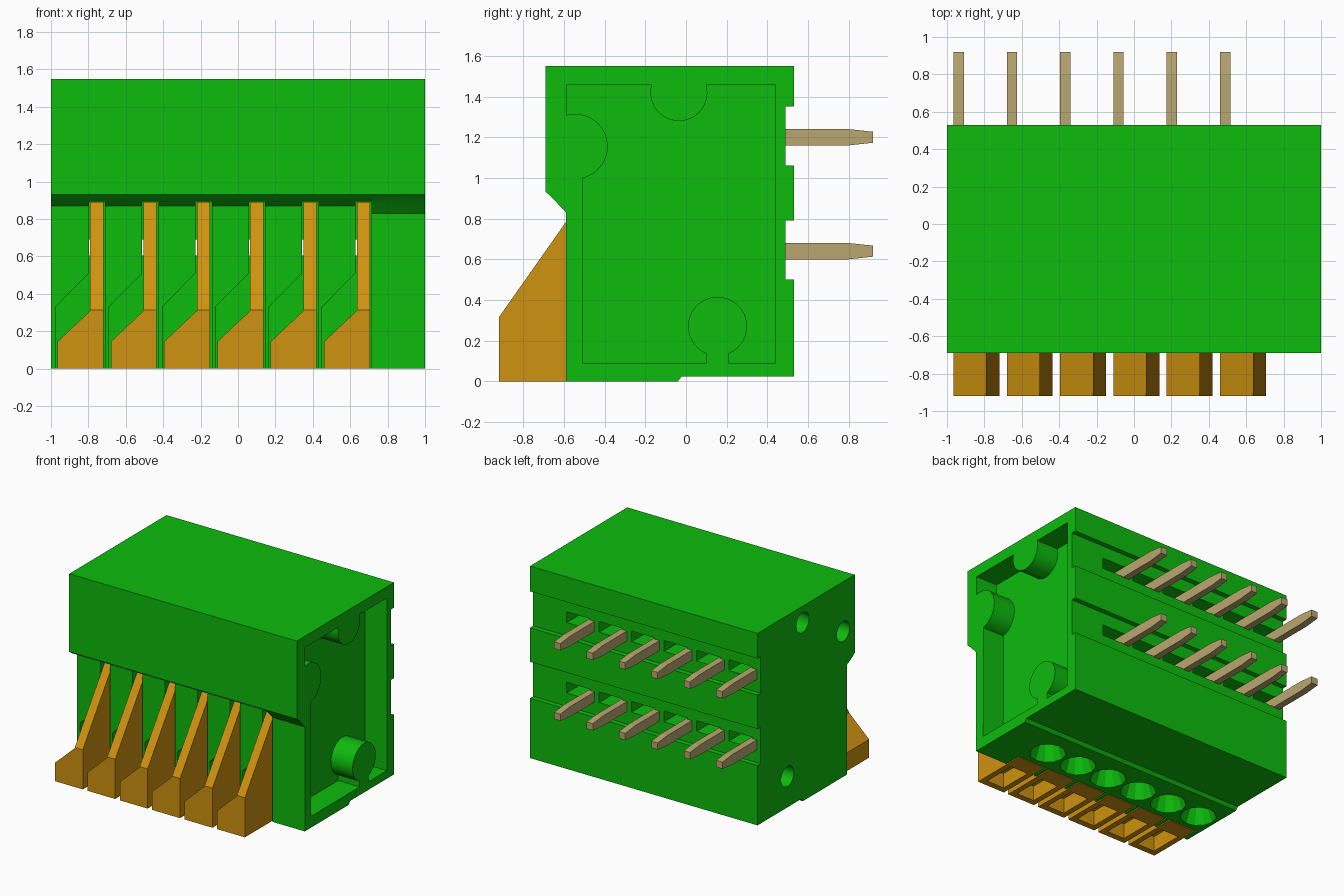
import bpy, bmesh, math

if "Cube" in bpy.data.objects:
    bpy.data.objects.remove(bpy.data.objects["Cube"])


def material(name, color):
    m = bpy.data.materials.new(name)
    m.use_nodes = True
    m.diffuse_color = color
    m.node_tree.nodes["Principled BSDF"].inputs["Base Color"].default_value = color
    return m


GREEN = material("green plastic", (0.004, 0.50, 0.004, 1))
ORANGE = material("orange plastic", (0.62, 0.288, 0.005, 1))
TAN = material("tan metal", (0.485, 0.39, 0.162, 1))


def prism(name, axis, pts, a, b, mat):
    """Extrude a 2D outline along x (points are y,z), y (x,z) or z (x,y)."""
    place = {"x": lambda p, t: (t, p[0], p[1]),
             "y": lambda p, t: (p[0], t, p[1]),
             "z": lambda p, t: (p[0], p[1], t)}[axis]
    bm = bmesh.new()
    lo = [bm.verts.new(place(p, a)) for p in pts]
    hi = [bm.verts.new(place(p, b)) for p in pts]
    bm.faces.new(lo)
    bm.faces.new(hi)
    for i in range(len(pts)):
        j = (i + 1) % len(pts)
        bm.faces.new((lo[i], lo[j], hi[j], hi[i]))
    bmesh.ops.recalc_face_normals(bm, faces=bm.faces)
    return to_object(name, bm, mat)


def to_object(name, bm, mat):
    me = bpy.data.meshes.new(name)
    bm.to_mesh(me)
    bm.free()
    me.materials.append(mat)
    ob = bpy.data.objects.new(name, me)
    bpy.context.scene.collection.objects.link(ob)
    return ob


def box(name, x, y, z, mat):
    return prism(name, "z", [(x[0], y[0]), (x[1], y[0]), (x[1], y[1]), (x[0], y[1])], z[0], z[1], mat)


def funnel(name, x, y, r0, r1, z0, z1, mat):
    bm = bmesh.new()
    bmesh.ops.create_cone(bm, cap_ends=True, segments=12, radius1=r0, radius2=r1, depth=z1 - z0)
    bmesh.ops.translate(bm, verts=bm.verts, vec=(x, y, (z0 + z1) / 2))
    return to_object(name, bm, mat)


def arc(cy, cz, r, a0, a1, n=24):
    return [(cy + r * math.cos(math.radians(a0 + (a1 - a0) * i / n)),
             cz + r * math.sin(math.radians(a0 + (a1 - a0) * i / n))) for i in range(n + 1)]


def combine(ob, tools, operation="DIFFERENCE"):
    """Run booleans on ob, bake them and delete the tools."""
    for t in tools:
        m = ob.modifiers.new("bool", "BOOLEAN")
        m.operation, m.solver, m.object = operation, "EXACT", t
    bpy.context.view_layer.update()
    baked = bpy.data.meshes.new_from_object(ob.evaluated_get(bpy.context.evaluated_depsgraph_get()))
    ob.modifiers.clear()
    ob.data = baked
    for t in tools:
        bpy.data.objects.remove(t)


COUNT, PITCH, FIRST = 6, 0.285, -0.965
LEFTS = [FIRST + PITCH * i for i in range(COUNT)]
PIN_ROWS = (0.64, 1.20)
BOSSES = ((-0.035, 1.42), (-0.545, 1.155), (0.155, 0.27))

# Housing: side profile with two grooves on the back and an overhang in front
housing = prism("housing", "x", [
    (-0.69, 1.55), (0.53, 1.55), (0.53, 1.35), (0.49, 1.35), (0.49, 1.06), (0.53, 1.06),
    (0.53, 0.79), (0.49, 0.79), (0.49, 0.50), (0.53, 0.50), (0.53, 0.025), (-0.02, 0.025),
    (-0.04, 0), (-0.59, 0), (-0.59, 0.83), (-0.67, 0.915), (-0.69, 0.93)], -1, 1, GREEN)
cuts = []

# Shallower underside of the overhang above the levers
cuts.append(prism("cut", "x", [(-0.8, 0.985), (-0.59, 0.87), (-0.59, 0.8), (-0.8, 0.8)], -1.1, 0.71, GREEN))

# Side pocket that leaves three round bosses standing
pocket = [(-0.51, 0.09), (0.10, 0.09)]
pocket += arc(*BOSSES[2], 0.145, -112.3, -427.7, 32)
pocket += [(0.21, 0.09), (0.44, 0.09), (0.44, 1.46)]
pocket += arc(*BOSSES[0], 0.14, 16.6, -196.6)
pocket += [(-0.585, 1.46)]
pocket += arc(*BOSSES[1], 0.16, 105, -77)
cuts.append(prism("cut", "x", pocket, 0.81, 1.1, GREEN))

# Matching sockets on the other side
for cy, cz in BOSSES:
    cuts.append(prism("cut", "x", arc(cy, cz, 0.08, 0, 345, 23), -1.1, -0.8, GREEN))

for x in LEFTS:
    # Lever slot
    cuts.append(prism("cut", "y", [
        (x - 0.01, -0.1), (x + 0.255, -0.1), (x + 0.255, 0.895), (x + 0.168, 0.895),
        (x + 0.168, 0.51), (x - 0.01, 0.33)], -0.8, -0.45, GREEN))
    # Wire entry: funnel and square shaft
    cx = x + 0.122
    cuts.append(funnel("cut", cx, -0.28, 0.14, 0.08, -0.02, 0.13, GREEN))
    cuts.append(box("cut", (cx - 0.055, cx + 0.055), (-0.335, -0.225), (0.10, 0.45), GREEN))
    # Openings beside the pins
    for z, depth in zip(PIN_ROWS, (-0.46, 0.1)):
        cuts.append(box("cut", (x + 0.04, x + 0.245), (depth, 0.6), (z - 0.035, z + 0.05), GREEN))
combine(housing, cuts)

for i, x in enumerate(LEFTS, 1):
    # Release lever: broad foot, thin sloping blade, hollow underneath
    lever = prism(f"lever_{i}", "y", [
        (x, 0), (x + 0.245, 0), (x + 0.245, 0.31), (x + 0.175, 0.31), (x, 0.145)], -0.92, -0.46, ORANGE)
    blade = prism("blade", "x", [
        (-0.92, 0), (-0.92, 0.315), (-0.515, 0.89), (-0.46, 0.89), (-0.46, 0)], x + 0.175, x + 0.245, ORANGE)
    combine(lever, [blade], "UNION")
    combine(lever, [box("cut", (x + 0.045, x + 0.2), (-0.87, -0.6), (-0.1, 0.12), ORANGE)])

    # Contact pins with tapered tips
    for row, z in zip(("lower", "upper"), PIN_ROWS):
        prism(f"{row}_pin_{i}", "x", [
            (0.2, z - 0.04), (0.8, z - 0.04), (0.92, z - 0.027),
            (0.92, z + 0.027), (0.8, z + 0.04), (0.2, z + 0.04)], x, x + 0.055, TAN)

# Smooth the round bosses and sockets, keep the other edges sharp
bpy.ops.object.select_all(action="DESELECT")
housing.select_set(True)
bpy.context.view_layer.objects.active = housing
bpy.ops.object.shade_smooth_by_angle(angle=math.radians(25))
